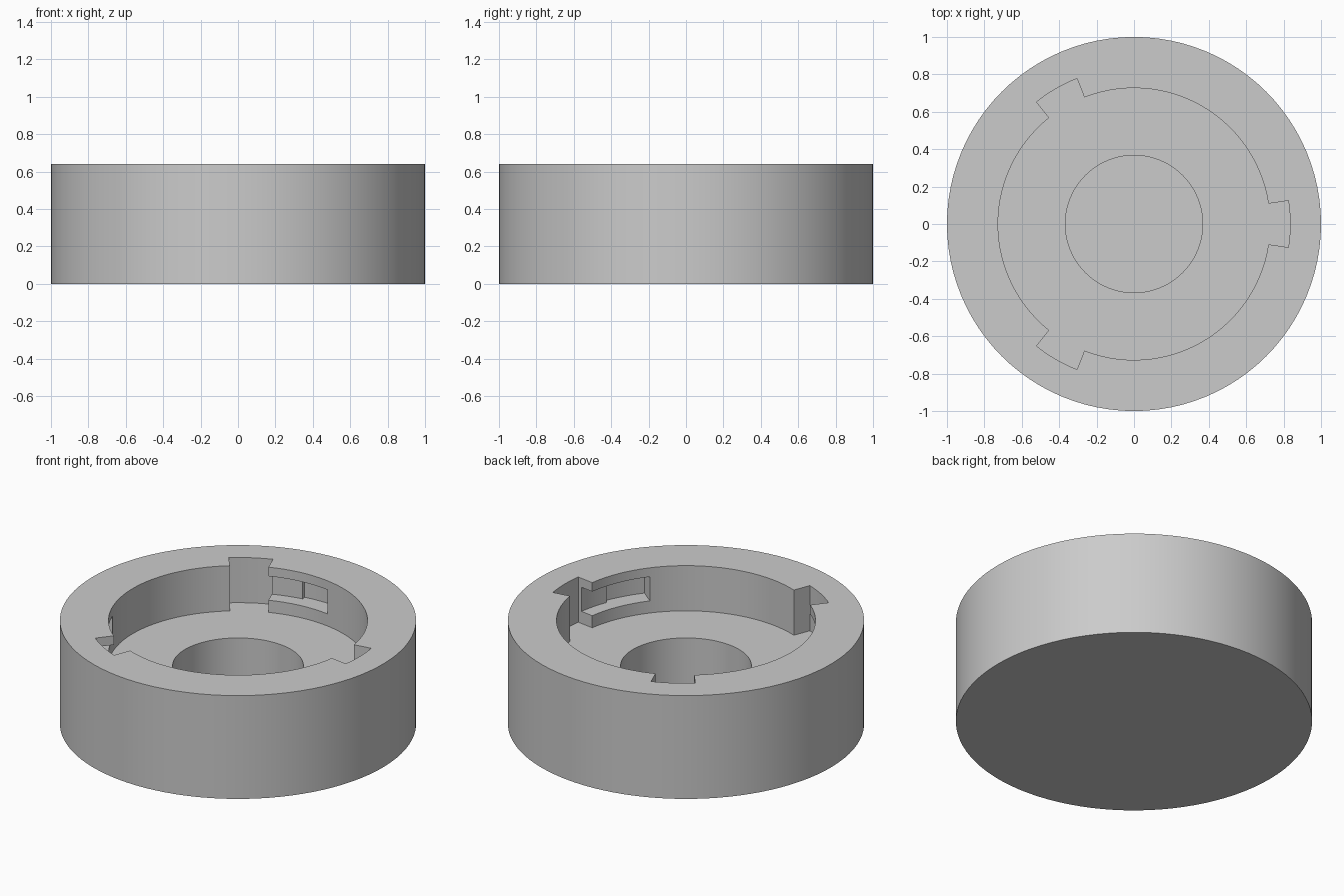
import bpy, bmesh
from math import radians, cos, sin, pi

cube = bpy.data.objects.get("Cube")
if cube:
    bpy.data.objects.remove(cube, do_unlink=True)

HEIGHT, FLOOR = 0.64, 0.36
POCKET_R, NOTCH_R, BORE_R = 0.727, 0.835, 0.367
NOTCH_HALF = 8.6

grey = bpy.data.materials.new("plain grey")
grey.use_nodes = True
colour = (0.6, 0.6, 0.6, 1)
grey.diffuse_color = colour
grey.node_tree.nodes["Principled BSDF"].inputs["Base Color"].default_value = colour


def arc(radius, start, end, steps):
    """Points along an arc, angles in degrees."""
    angles = [radians(start + (end - start) * i / steps) for i in range(steps + 1)]
    return [(radius * cos(a), radius * sin(a)) for a in angles]


def circle(radius, sides=96):
    return arc(radius, 0, 360, sides)[:-1]


def prism(name, outline, bottom, top):
    """Extrude a closed outline straight up."""
    bm = bmesh.new()
    face = bm.faces.new([bm.verts.new((x, y, bottom)) for x, y in outline])
    result = bmesh.ops.extrude_face_region(bm, geom=[face])
    verts = [v for v in result["geom"] if isinstance(v, bmesh.types.BMVert)]
    bmesh.ops.translate(bm, verts=verts, vec=(0, 0, top - bottom))
    bmesh.ops.recalc_face_normals(bm, faces=bm.faces)
    mesh = bpy.data.meshes.new(name)
    bm.to_mesh(mesh)
    bm.free()
    mesh.materials.append(grey)
    obj = bpy.data.objects.new(name, mesh)
    bpy.context.collection.objects.link(obj)
    return obj


# Solid round body
body = prism("socket_body", circle(1), 0, HEIGHT)

# Round pocket with three entry notches
outline = []
for centre in (0, 120, 240):
    outline += arc(NOTCH_R, centre - NOTCH_HALF, centre + NOTCH_HALF, 6)
    outline += arc(POCKET_R, centre + NOTCH_HALF, centre + 120 - NOTCH_HALF, 28)
cutters = [prism("pocket_cutter", outline, FLOOR, HEIGHT + 0.1)]

# Central blind bore
cutters.append(prism("bore_cutter", circle(BORE_R), 0.08, FLOOR + 0.05))

# Locking channels running clockwise from each notch, deeper at the far end
for centre in (0, 120, 240):
    channel = arc(0.81, centre, centre - 21.6, 8)
    channel += arc(NOTCH_R, centre - 21.6, centre - 38.8, 7)
    channel += arc(0.6, centre - 38.8, centre, 12)
    cutters.append(prism("channel_cutter", channel, 0.435, 0.584))

# Carve the body
bpy.context.view_layer.objects.active = body
for cutter in cutters:
    cutter.hide_render = True
    mod = body.modifiers.new("cut", "BOOLEAN")
    mod.operation = "DIFFERENCE"
    mod.solver = "EXACT"
    mod.object = cutter
    bpy.ops.object.modifier_apply(modifier=mod.name)
    bpy.data.objects.remove(cutter, do_unlink=True)

# Smooth round walls, crisp edges
bpy.ops.object.select_all(action="DESELECT")
body.select_set(True)
bpy.ops.object.shade_smooth_by_angle(angle=radians(20))
